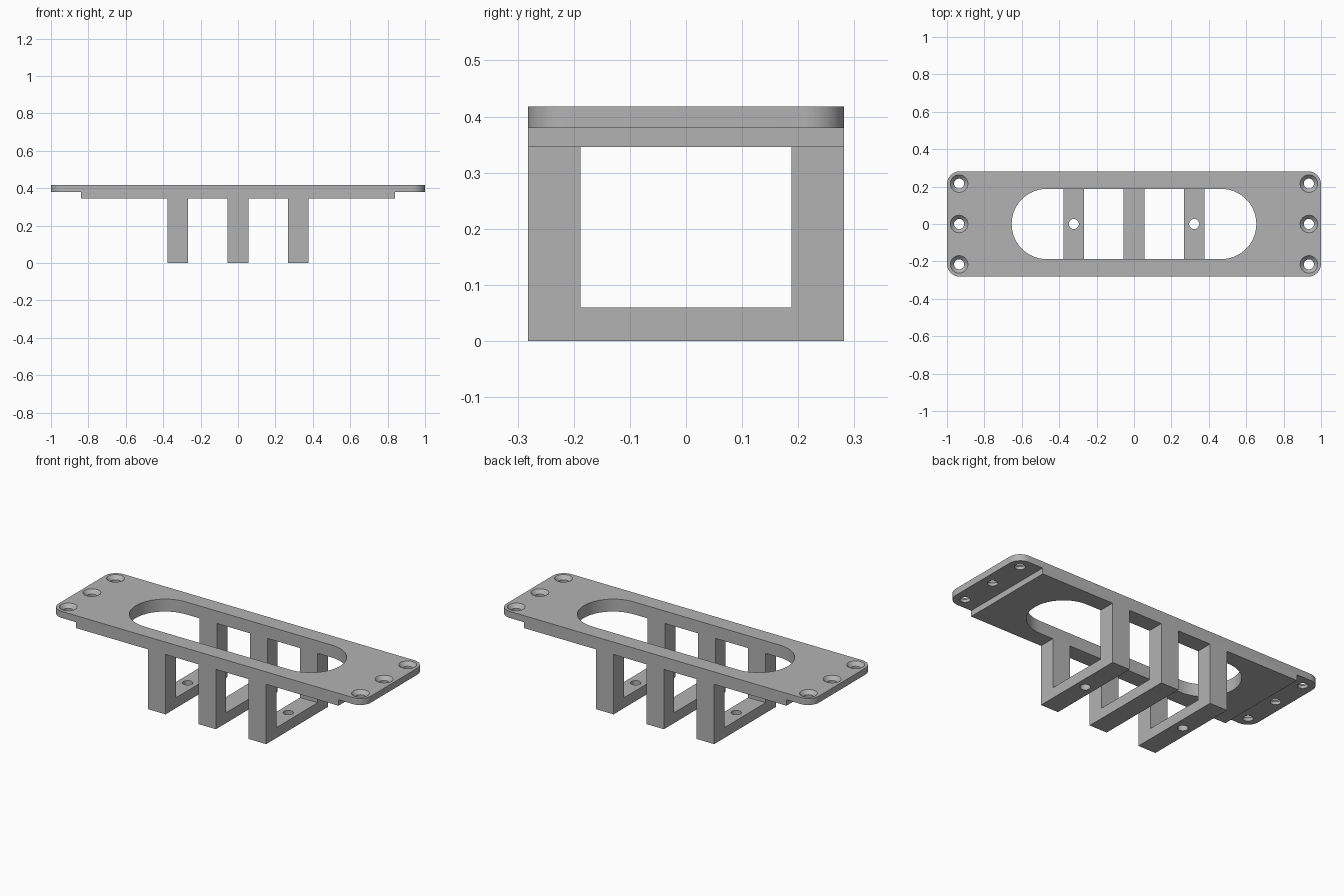
import bpy, bmesh
from math import cos, sin, pi, radians

cube = bpy.data.objects.get("Cube")
if cube:
    bpy.data.objects.remove(cube, do_unlink=True)

grey = bpy.data.materials.new("plain grey")
grey.use_nodes = True
grey.diffuse_color = (0.45, 0.45, 0.45, 1)
grey.node_tree.nodes["Principled BSDF"].inputs["Base Color"].default_value = grey.diffuse_color

HALF_W = 0.282        # half depth of the bracket
SLOT_R = 0.188        # slot end radius
UNDER, STEP, TOP = 0.346, 0.38, 0.418
BAR = 0.06            # thickness of the bottom bars
LEG_X, LEG_HALF = 0.322, 0.056
BOLT_X, BOLT_Y = 0.935, 0.216


def add_object(name, bm):
    bmesh.ops.recalc_face_normals(bm, faces=bm.faces)
    mesh = bpy.data.meshes.new(name)
    bm.to_mesh(mesh)
    bm.free()
    mesh.materials.append(grey)
    obj = bpy.data.objects.new(name, mesh)
    bpy.context.collection.objects.link(obj)
    return obj


def prism(name, points, offset):
    """Extrude a closed outline of 3D points along an offset."""
    bm = bmesh.new()
    face = bm.faces.new([bm.verts.new(p) for p in points])
    result = bmesh.ops.extrude_face_region(bm, geom=[face], use_keep_orig=True)
    moved = [v for v in result["geom"] if isinstance(v, bmesh.types.BMVert)]
    bmesh.ops.translate(bm, verts=moved, vec=offset)
    return add_object(name, bm)


def rounded_outline(half_x, half_y, radius, z, steps):
    """Rectangle with rounded corners; a slot when radius equals half_y."""
    points = []
    for quarter, (sx, sy) in enumerate([(1, 1), (-1, 1), (-1, -1), (1, -1)]):
        for i in range(steps + 1):
            a = (quarter + i / steps) * pi / 2
            p = (sx * (half_x - radius) + radius * cos(a),
                 sy * (half_y - radius) + radius * sin(a), z)
            if not points or max(abs(p[k] - points[-1][k]) for k in range(2)) > 1e-5:
                points.append(p)
    if max(abs(points[0][k] - points[-1][k]) for k in range(2)) < 1e-5:
        points.pop()
    return points


def turned(name, x, y, profile, segments=32):
    """Solid of revolution from (radius, height) pairs."""
    bm = bmesh.new()
    rings = [[bm.verts.new((x + r * cos(2 * pi * i / segments),
                            y + r * sin(2 * pi * i / segments), z))
              for i in range(segments)] for r, z in profile]
    for low, high in zip(rings, rings[1:]):
        for i in range(segments):
            j = (i + 1) % segments
            bm.faces.new((low[i], low[j], high[j], high[i]))
    bm.faces.new(rings[0][::-1])
    bm.faces.new(rings[-1])
    return add_object(name, bm)


def cut(target, cutter):
    cutter.hide_render = True
    mod = target.modifiers.new("cut", "BOOLEAN")
    mod.operation, mod.solver, mod.object = "DIFFERENCE", "EXACT", cutter
    bpy.context.view_layer.objects.active = target
    bpy.ops.object.modifier_apply(modifier=mod.name)
    bpy.data.objects.remove(cutter, do_unlink=True)


def slot_cutter():
    outline = rounded_outline(0.654, SLOT_R, SLOT_R, BAR, 16)
    return prism("slot_cutter", outline, (0, 0, 1))


# Top plate with rounded corners, slot and countersunk bolt holes
plate = prism("top_plate", rounded_outline(1, HALF_W, 0.07, STEP, 10), (0, 0, TOP - STEP))
cut(plate, slot_cutter())
for x in (-BOLT_X, BOLT_X):
    for y in (-BOLT_Y, 0, BOLT_Y):
        cut(plate, turned("bolt_cutter", x, y, [
            (0.027, STEP - 0.1), (0.027, TOP - 0.021), (0.047, TOP), (0.047, TOP + 0.1)]))

# Stepped slab and three hanging frames, as one front profile
profile = [(-0.84, STEP), (-0.84, UNDER)]
for centre in (-LEG_X, 0, LEG_X):
    left, right = centre - LEG_HALF, centre + LEG_HALF
    profile += [(left, UNDER), (left, 0), (right, 0), (right, UNDER)]
profile += [(0.84, UNDER), (0.84, STEP)]
frames = prism("slab_and_frames", [(x, -HALF_W, z) for x, z in profile], (0, 2 * HALF_W, 0))
cut(frames, slot_cutter())

# Holes in the outer bottom bars
for x in (-LEG_X, LEG_X):
    cut(frames, turned("bar_cutter", x, 0, [(0.027, -0.1), (0.027, BAR + 0.1)]))

for obj in (plate, frames):
    bpy.ops.object.select_all(action="DESELECT")
    obj.select_set(True)
    bpy.context.view_layer.objects.active = obj
    bpy.ops.object.shade_smooth_by_angle(angle=radians(30))
